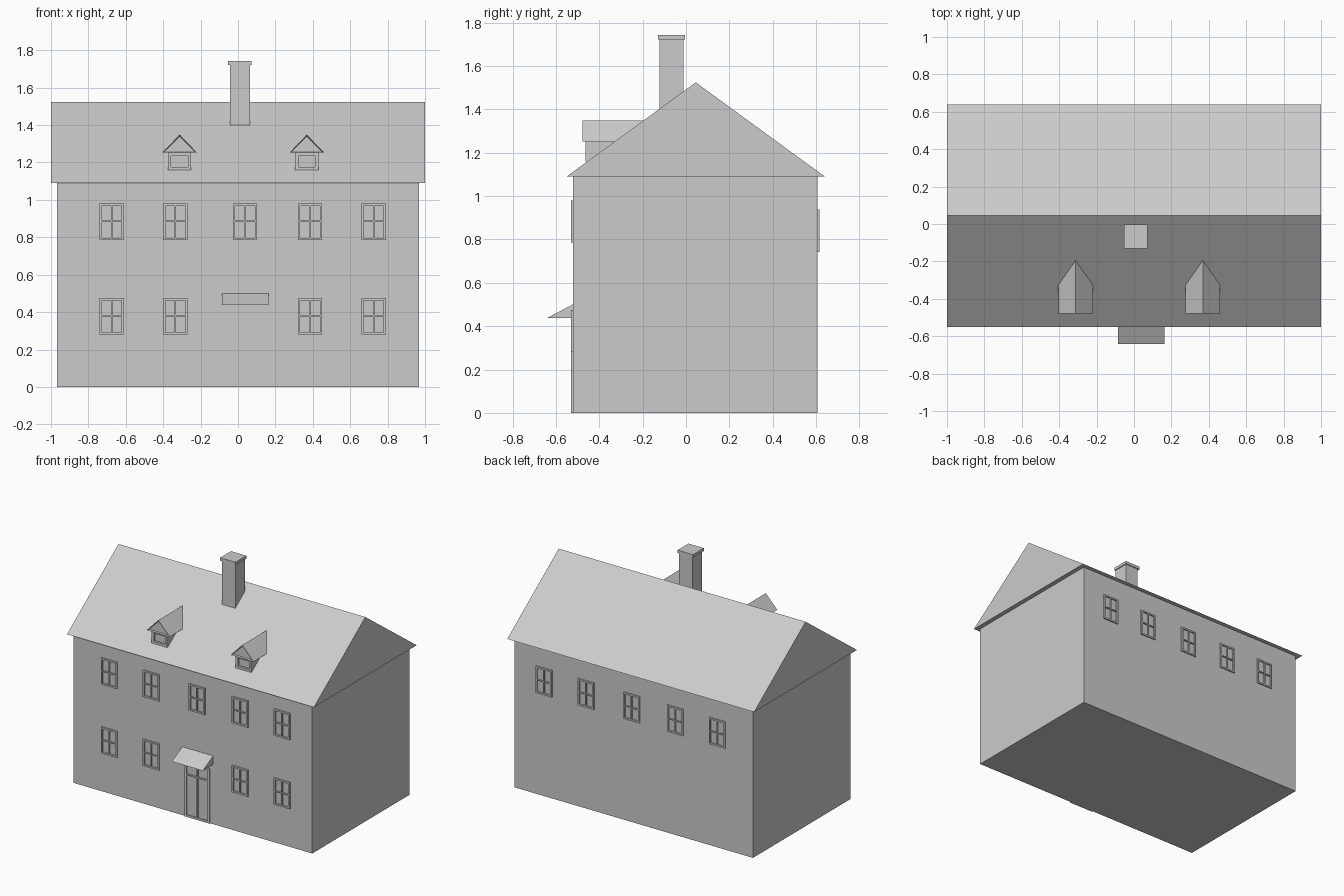
import bpy, bmesh
from mathutils import Vector

if "Cube" in bpy.data.objects:
    bpy.data.objects.remove(bpy.data.objects["Cube"])


def make_object(name, bm):
    bmesh.ops.recalc_face_normals(bm, faces=bm.faces)
    mesh = bpy.data.meshes.new(name)
    bm.to_mesh(mesh)
    bm.free()
    obj = bpy.data.objects.new(name, mesh)
    bpy.context.collection.objects.link(obj)
    return obj


def add_box(bm, lo, hi):
    lo, hi = Vector(lo), Vector(hi)
    vs = bmesh.ops.create_cube(bm, size=1)["verts"]
    for v in vs:
        v.co = (lo + hi) / 2 + v.co * (hi - lo)


def box(name, lo, hi):
    bm = bmesh.new()
    add_box(bm, lo, hi)
    return make_object(name, bm)


def prism(bm, profile, offset):
    """Extrude a closed profile along an offset; returns the first cap."""
    offset = Vector(offset)
    a = [bm.verts.new(p) for p in profile]
    b = [bm.verts.new(Vector(p) + offset) for p in profile]
    cap = bm.faces.new(a)
    bm.faces.new(b)
    n = len(a)
    for i in range(n):
        j = (i + 1) % n
        bm.faces.new((a[i], a[j], b[j], b[i]))
    return cap


def bars(name, cx, w, z0, z1, y0, y1, t, uprights=(), rails=()):
    """Rectangular frame of bars with optional inner uprights and rails."""
    bm = bmesh.new()
    x0, x1 = cx - w / 2, cx + w / 2
    add_box(bm, (x0, y0, z0), (x0 + t, y1, z1))
    add_box(bm, (x1 - t, y0, z0), (x1, y1, z1))
    add_box(bm, (x0 + t, y0, z0), (x1 - t, y1, z0 + t))
    add_box(bm, (x0 + t, y0, z1 - t), (x1 - t, y1, z1))
    for x in uprights:
        add_box(bm, (x - t / 3, y0, z0 + t), (x + t / 3, y1, z1 - t))
    for z in rails:
        add_box(bm, (x0 + t, y0, z - t / 3), (x1 - t, y1, z + t / 3))
    return make_object(name, bm)


FRONT, BACK, EAVE, RIDGE = -0.522, 0.606, 1.09, 1.524

# Main volume and roof
box("walls", (-0.967, FRONT, 0), (0.967, BACK, EAVE))
bm = bmesh.new()
prism(bm, [(-1, -0.55, EAVE), (-1, 0.64, EAVE), (-1, 0.045, RIDGE)], (2, 0, 0))
make_object("main_roof", bm)

# Chimney
box("chimney_stack", (-0.043, -0.123, 1.38), (0.064, -0.011, 1.725))
box("chimney_cap", (-0.054, -0.13, 1.722), (0.071, -0.004, 1.743))

# Window frames
for i, cx in enumerate((-0.675, -0.335, 0.037, 0.385, 0.725)):
    for level, z0 in (("upper", 0.785), ("lower", 0.28)):
        if level == "lower" and i == 2:
            continue
        bars(f"front_{level}_window_{i}", cx, 0.13, z0, z0 + 0.195,
             FRONT - 0.009, FRONT + 0.01, 0.012, (cx,), (z0 + 0.1,))
for i, cx in enumerate((-0.68, -0.34, 0.013, 0.383, 0.724)):
    bars(f"back_window_{i}", cx, 0.13, 0.743, 0.938,
         BACK - 0.01, BACK + 0.009, 0.012, (cx,), (0.84,))

# Door: frame, transom rail and middle post
bars("door_frame", 0.039, 0.2, 0.0, 0.4, FRONT - 0.008, FRONT + 0.01, 0.015,
     (0.039,), (0.31,))

# Door canopy
bm = bmesh.new()
prism(bm, [(-0.086, FRONT + 0.01, 0.437), (-0.086, -0.642, 0.437),
           (-0.086, FRONT, 0.5), (-0.086, FRONT + 0.01, 0.5)], (0.25, 0, 0))
make_object("door_canopy", bm)

# Dormers: body, window frame and gabled roof with a recessed pediment
for side, cx in (("left", -0.312), ("right", 0.368)):
    box(f"dormer_body_{side}", (cx - 0.062, -0.45, 1.16), (cx + 0.062, -0.32, 1.252))
    bars(f"dormer_window_{side}", cx, 0.124, 1.16, 1.252, -0.464, -0.44, 0.017)
    bm = bmesh.new()
    cap = prism(bm, [(cx - 0.093, -0.478, 1.252), (cx + 0.093, -0.478, 1.252),
                     (cx, -0.478, 1.349)], (0, 0.285, 0))
    bmesh.ops.recalc_face_normals(bm, faces=bm.faces)
    bmesh.ops.inset_region(bm, faces=[cap], thickness=0.01, depth=0)
    bmesh.ops.translate(bm, verts=cap.verts, vec=(0, 0.012, 0))
    make_object(f"dormer_roof_{side}", bm)
